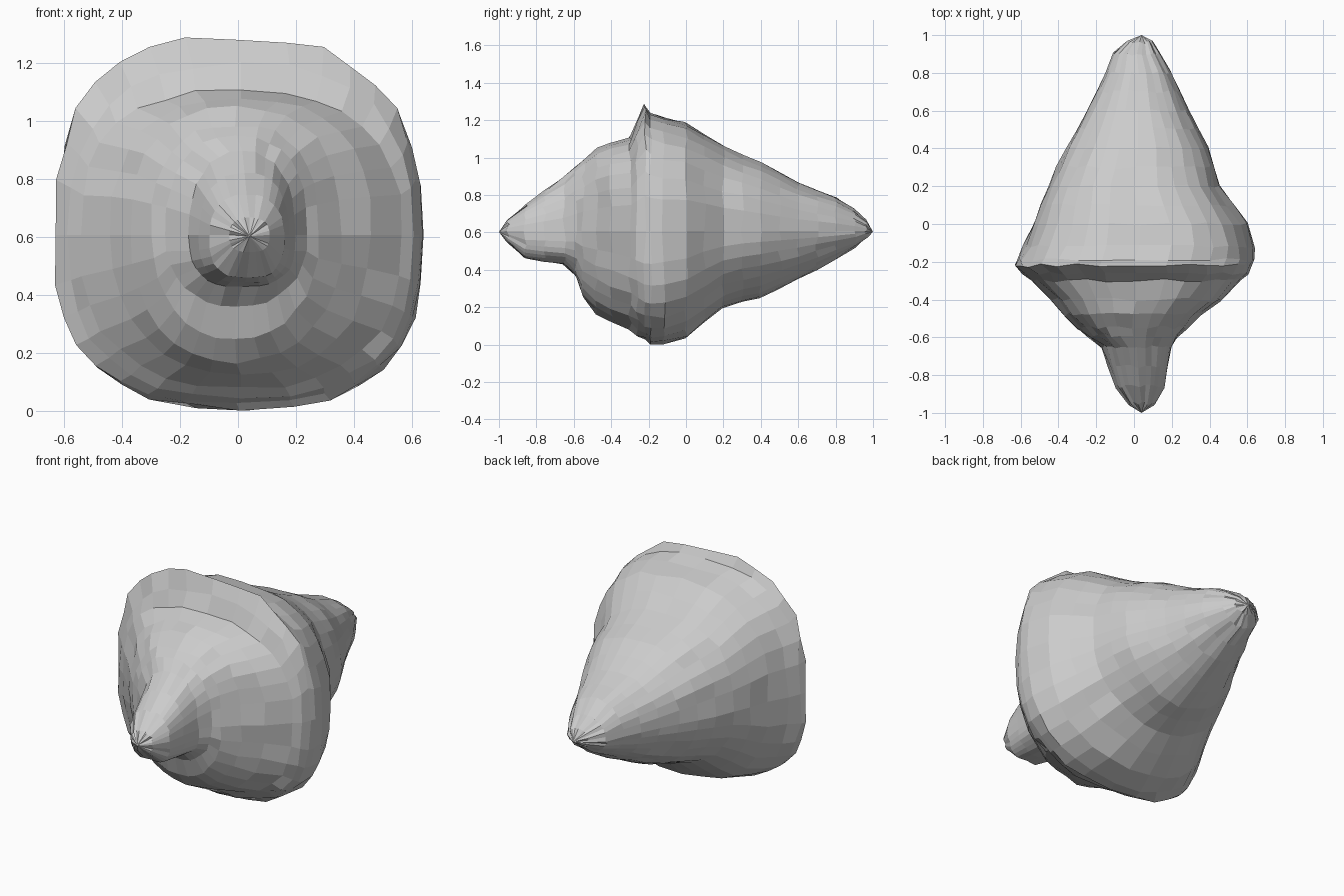
import bpy, bmesh, math, random

if "Cube" in bpy.data.objects:
    bpy.data.objects.remove(bpy.data.objects["Cube"])

random.seed(4)
SIDES = 32
MID_Z = 0.61

# Stations along the body: y, left x, right x, bottom z, top z
STATIONS = [
    (-0.95, -0.03, 0.11, 0.55, 0.67),
    (-0.86, -0.10, 0.16, 0.46, 0.75),
    (-0.65, -0.17, 0.20, 0.43, 0.90),
    (-0.59, -0.25, 0.24, 0.36, 0.95),
    (-0.55, -0.30, 0.28, 0.25, 0.99),
    (-0.48, -0.37, 0.36, 0.17, 1.05),
    (-0.40, -0.44, 0.46, 0.12, 1.08),
    (-0.30, -0.55, 0.57, 0.08, 1.11),
    (-0.26, -0.59, 0.61, 0.05, 1.20),
    (-0.22, -0.64, 0.63, 0.02, 1.295),
    (-0.19, -0.63, 0.64, 0.01, 1.25),
    (-0.12, -0.59, 0.645, 0.005, 1.22),
    (0.0, -0.54, 0.60, 0.04, 1.19),
    (0.20, -0.46, 0.46, 0.20, 1.07),
    (0.40, -0.36, 0.40, 0.25, 0.98),
    (0.60, -0.25, 0.29, 0.35, 0.87),
    (0.80, -0.15, 0.20, 0.46, 0.79),
    (0.90, -0.11, 0.14, 0.52, 0.73),
    (0.96, -0.04, 0.10, 0.57, 0.67),
]


def squareness(y):
    """Section squareness above and below the waist line."""
    if y < -0.6:
        return 2.3, 2.8
    if y < 0.0:
        return 2.55, 2.2 + 0.5 * max(0, 1 - abs(y + 0.2) / 0.25)
    return 2.6 - 0.5 * y, max(1.8, 2.4 - 1.8 * y)


def ring(bm, y, left, right, low, high):
    cx = (left + right) / 2
    upper, lower = squareness(y)
    verts = []
    for i in range(SIDES):
        a = 2 * math.pi * i / SIDES
        c, s = math.cos(a), math.sin(a)
        power = upper if s > 0 else lower
        x = math.copysign(abs(c) ** (2 / power), c) * (right - left) / 2
        reach = high - MID_Z if s > 0 else MID_Z - low
        z = math.copysign(abs(s) ** (2 / power), s) * reach
        # slight hewn irregularity
        k = 1 + random.uniform(-0.02, 0.012)
        dy = random.uniform(-0.01, 0.01)
        verts.append(bm.verts.new((cx + x * k, y + dy, max(MID_Z + z * k, 0))))
    return verts


def halfway(a, b):
    return tuple((p + q) / 2 for p, q in zip(a, b))


bm = bmesh.new()
rings = [ring(bm, *STATIONS[0])]
for prev, cur in zip(STATIONS, STATIONS[1:]):
    if cur[0] - prev[0] > 0.15:  # extra ring in long gaps
        rings.append(ring(bm, *halfway(prev, cur)))
    rings.append(ring(bm, *cur))

# Faceted skin between neighbouring stations
for a, b in zip(rings, rings[1:]):
    for i in range(SIDES):
        j = (i + 1) % SIDES
        bm.faces.new((a[i], a[j], b[j], b[i]))

# Pointed nose and tail
for y, loop in ((-1.0, rings[0]), (1.0, rings[-1])):
    tip = bm.verts.new((0.04, y, 0.605))
    for i in range(SIDES):
        bm.faces.new((loop[i], loop[(i + 1) % SIDES], tip))

bmesh.ops.recalc_face_normals(bm, faces=bm.faces)
lowest = min(v.co.z for v in bm.verts)
bmesh.ops.translate(bm, verts=bm.verts, vec=(0, 0, -lowest))
mesh = bpy.data.meshes.new("pointed_rock")
bm.to_mesh(mesh)
bm.free()
rock = bpy.data.objects.new("pointed_rock", mesh)
bpy.context.collection.objects.link(rock)
